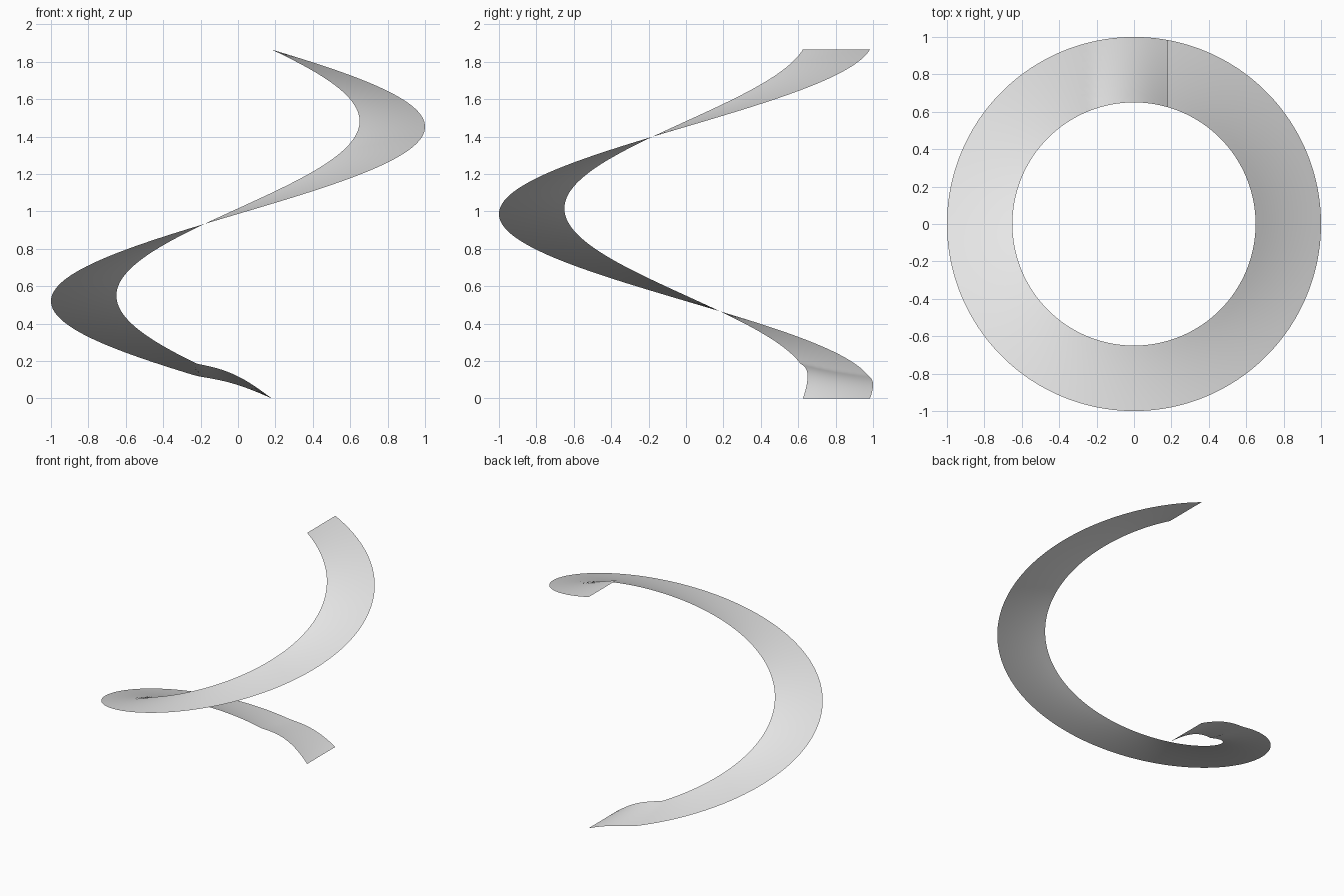
import bpy, bmesh
from math import sin, cos, pi, sqrt

if "Cube" in bpy.data.objects:
    bpy.data.objects.remove(bpy.data.objects["Cube"], do_unlink=True)

INNER, OUTER, OFFSET, RISE = 0.65, 1.0, 0.18, 1.865
STEPS, ACROSS = 180, 8

grey = bpy.data.materials.new("light_grey")
grey.use_nodes = True
colour = (0.8, 0.8, 0.8, 1)
grey.diffuse_color = colour
grey.node_tree.nodes["Principled BSDF"].inputs["Base Color"].default_value = colour


def ribbon_point(turn, across):
    """Point on a straight ruling, offset from the axis and swept up one turn."""
    near, far = sqrt(INNER**2 - OFFSET**2), sqrt(OUTER**2 - OFFSET**2)
    reach = near + (far - near) * across
    a = turn * 2 * pi
    x = OFFSET * cos(a) - reach * sin(a)
    y = OFFSET * sin(a) + reach * cos(a)
    z = RISE * turn
    # Steeper lead-in at the lower end that settles into the helix
    t = (OFFSET - x) / 0.4
    if turn < 0.2 and 0 < t < 1:
        z += (0.035 - 0.017 * across) * sin(pi * t)
    return x, y, z


# Spiral ribbon, a single sheet
bm = bmesh.new()
rows = [[bm.verts.new(ribbon_point(i / STEPS, j / ACROSS)) for j in range(ACROSS + 1)]
        for i in range(STEPS + 1)]
for low, high in zip(rows, rows[1:]):
    for j in range(ACROSS):
        face = bm.faces.new((low[j], high[j], high[j + 1], low[j + 1]))
        face.smooth = True
bm.normal_update()
if sum(f.normal.z for f in bm.faces) < 0:
    bmesh.ops.reverse_faces(bm, faces=bm.faces[:])

mesh = bpy.data.meshes.new("spiral_ribbon")
bm.to_mesh(mesh)
bm.free()
mesh.materials.append(grey)
ribbon = bpy.data.objects.new("spiral_ribbon", mesh)
bpy.context.collection.objects.link(ribbon)
